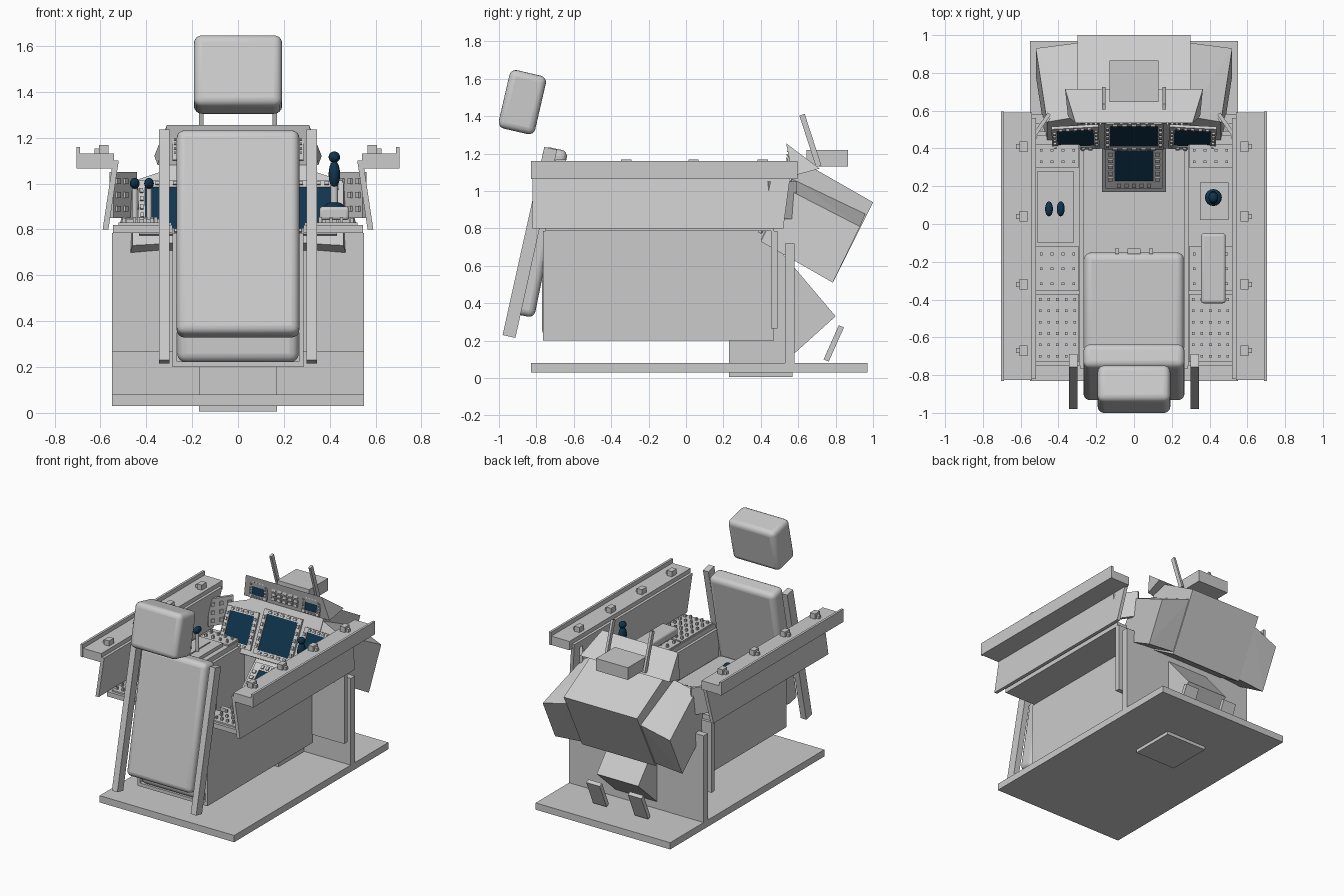
import bpy, bmesh, math
from mathutils import Matrix, Vector

if "Cube" in bpy.data.objects:
    bpy.data.objects.remove(bpy.data.objects["Cube"])


def material(name, rgb):
    m = bpy.data.materials.new(name)
    m.use_nodes = True
    m.diffuse_color = (*rgb, 1)
    m.node_tree.nodes["Principled BSDF"].inputs["Base Color"].default_value = (*rgb, 1)
    return m


GREY = material("light_grey", (0.6, 0.6, 0.6))
BLUE = material("dark_blue", (0.005, 0.035, 0.075))
FLAT = Matrix.Identity(4)


def finish(name, bm, mat):
    bmesh.ops.recalc_face_normals(bm, faces=bm.faces)
    mesh = bpy.data.meshes.new(name)
    bm.to_mesh(mesh)
    bm.free()
    ob = bpy.data.objects.new(name, mesh)
    bpy.context.collection.objects.link(ob)
    mesh.materials.append(mat)
    return ob


def smooth(ob):
    bpy.ops.object.select_all(action='DESELECT')
    ob.select_set(True)
    bpy.context.view_layer.objects.active = ob
    bpy.ops.object.shade_smooth_by_angle()


def boxes(name, items, frame=FLAT, mat=GREY):
    """One mesh from several (centre, size) boxes laid out in a frame."""
    bm = bmesh.new()
    for c, s in items:
        bmesh.ops.create_cube(bm, size=1, matrix=frame @ Matrix.Translation(c) @ Matrix.Diagonal((*s, 1)))
    return finish(name, bm, mat)


def span(name, x, y, z, mat=GREY):
    """Box given by its extents on each axis."""
    return boxes(name, [([sum(a) / 2 for a in (x, y, z)], [abs(a[1] - a[0]) for a in (x, y, z)])], mat=mat)


def hull(name, pts, mat=GREY):
    bm = bmesh.new()
    for p in pts:
        bm.verts.new(p)
    bmesh.ops.convex_hull(bm, input=bm.verts)
    bmesh.ops.dissolve_limit(bm, angle_limit=0.02, verts=bm.verts, edges=bm.edges)
    return finish(name, bm, mat)


def prism(name, profile, half):
    return hull(name, [(x, y, z) for x in (-half, half) for y, z in profile])


def frame_at(pos, tilt, yaw=0):
    """Frame whose local z is the outward normal of a tilted panel."""
    return (Matrix.Translation(pos) @ Matrix.Rotation(math.radians(yaw), 4, 'Z')
            @ Matrix.Rotation(math.radians(tilt), 4, 'X'))


def cushion(name, size, pos, tilt, radius):
    ob = boxes(name, [((0, 0, 0), size)], frame_at(pos, tilt))
    mod = ob.modifiers.new("rounding", 'BEVEL')
    mod.width, mod.segments = radius, 4
    smooth(ob)


def blob(name, pos, radii, mat=BLUE):
    bm = bmesh.new()
    bmesh.ops.create_uvsphere(bm, u_segments=16, v_segments=10, radius=1,
                              matrix=Matrix.Translation(pos) @ Matrix.Diagonal((*radii, 1)))
    smooth(finish(name, bm, mat))


def rod(name, a, b, r, mat=GREY):
    a, b = Vector(a), Vector(b)
    d = b - a
    bm = bmesh.new()
    bmesh.ops.create_cone(bm, cap_ends=True, segments=16, radius1=r, radius2=r, depth=d.length,
                          matrix=Matrix.Translation((a + b) / 2) @ d.to_track_quat('Z', 'Y').to_matrix().to_4x4())
    smooth(finish(name, bm, mat))


def display(name, frame, w, h, edge=0.03, keys=5):
    """Screen plate with a raised bezel and a row of keys on every side."""
    W, H = w + 2 * edge, h + 2 * edge
    parts = []
    for s in (-1, 1):
        parts.append(((s * (w + edge) / 2, 0, 0.006), (edge, H, 0.016)))
        parts.append(((0, s * (h + edge) / 2, 0.006), (w, edge, 0.016)))
        for i in range(keys):
            t = (i + 0.5) / keys - 0.5
            parts.append(((s * (w + edge) / 2, t * h, 0.018), (edge / 2, h / keys / 2, 0.012)))
            parts.append(((t * w, s * (h + edge) / 2, 0.018), (w / keys / 2, edge / 2, 0.012)))
    boxes(name + "_bezel", parts, frame)
    boxes(name + "_screen", [((0, 0, 0.004), (w, h, 0.008))], frame, BLUE)


def key_panel(name, x, y, z, cols, rows, key=0.014):
    """Console plate carrying a grid of small switches."""
    items = [(((x[0] + x[1]) / 2, (y[0] + y[1]) / 2, z), (x[1] - x[0], y[1] - y[0], 0.012))]
    for i in range(cols):
        for j in range(rows):
            px = x[0] + (x[1] - x[0]) * (i + 0.5) / cols
            py = y[0] + (y[1] - y[0]) * (j + 0.5) / rows
            items.append(((px, py, z + 0.014), (key, key, 0.022 + 0.01 * ((i + j) % 2))))
    boxes(name, items)


# Base plate and bulkheads
span("floor_plate", (-0.55, 0.55), (-0.83, 0.97), (0.03, 0.08))
span("pedestal_base", (-0.17, 0.17), (0.23, 0.57), (0.005, 0.33))
span("rear_bulkhead", (-0.55, 0.55), (0.53, 0.58), (0.08, 0.72))
span("inner_bulkhead", (-0.55, 0.55), (0.455, 0.49), (0.265, 0.785))

# Central tub
span("tub_floor", (-0.28, 0.28), (-0.765, 0.47), (0.2, 0.225))
for s, side in ((-1, "right"), (1, "left")):
    span(side + "_tub_wall", (s * 0.265, s * 0.285), (-0.765, 0.47), (0.2, 0.785))

# Seat
cushion("seat_base", (0.53, 0.62, 0.38), (0, -0.46, 0.41), 0, 0.04)
cushion("seat_back", (0.535, 0.13, 0.91), (0, -0.785, 0.78), -11.5, 0.035)
cushion("headrest", (0.385, 0.2, 0.32), (0, -0.875, 1.475), -13, 0.035)
boxes("seat_handle", [((x, -0.145, 0.6), (w, 0.03, 0.03)) for x, w in ((0, 0.07), (-0.09, 0.02), (0.09, 0.02))])
for s, side in ((-1, "right"), (1, "left")):
    boxes(side + "_seat_rail", [((0, 0, 0), (0.045, 0.07, 1.03))], frame_at((s * 0.322, -0.835, 0.725), -12.5))

# Side walls, sills and console shelves
for s, side in ((-1, "right"), (1, "left")):
    hull(side + "_side_wall", [(s * (x + t), y, z) for t in (0, 0.025)
                               for x, y, z in ((0.52, -0.82, 1.1), (0.52, 0.56, 1.1),
                                               (0.565, -0.82, 0.8), (0.565, 0.52, 0.8))])
    span(side + "_sill", (s * 0.54, s * 0.69), (-0.825, 0.59), (1.065, 1.13))
    span(side + "_sill_lip", (s * 0.688, s * 0.705), (-0.83, 0.595), (1.065, 1.16))
    boxes(side + "_sill_clips", [((s * 0.585, y, 1.148), (0.04, 0.055, 0.04)) for y in (-0.67, -0.32, 0.04, 0.41)]
          + [((s * 0.61, y, 1.14), (0.03, 0.025, 0.025)) for y in (-0.67, -0.32, 0.04, 0.41)])
    span(side + "_console", (s * 0.285, s * 0.545), (-0.75, 0.47), (0.785, 0.82))
    x = sorted((s * 0.29, s * 0.52))
    key_panel(side + "_aft_keys", x, (-0.73, -0.37), 0.825, 5, 6)
    key_panel(side + "_middle_keys", x, (-0.355, -0.12), 0.825, 4, 3)
    key_panel(side + "_forward_keys", x, (0.3, 0.42), 0.825, 4, 2)

# Throttle quadrant
boxes("throttle_plate", [((-0.415, 0.09, 0.83), (0.19, 0.38, 0.03)), ((-0.395, 0.09, 0.847), (0.006, 0.3, 0.008))])
for i, x in enumerate((-0.45, -0.388)):
    rod(f"throttle_lever_{i}", (x, 0.08, 0.84), (x, 0.08, 0.98), 0.012)
    blob(f"throttle_knob_{i}", (x, 0.08, 1.0), (0.021, 0.04, 0.024))

# Control stick and armrest
span("stick_plate", (0.35, 0.5), (0.02, 0.22), (0.82, 0.845))
blob("stick_boot", (0.42, 0.14, 0.895), (0.045, 0.045, 0.025))
rod("stick_shaft", (0.42, 0.14, 0.84), (0.42, 0.14, 1.0), 0.016)
blob("stick_grip", (0.42, 0.14, 1.04), (0.025, 0.035, 0.06))
blob("stick_head", (0.42, 0.14, 1.115), (0.025, 0.03, 0.025))
cushion("armrest", (0.13, 0.37, 0.06), (0.42, -0.235, 0.87), 0, 0.015)

# Main instrument housing and angled wings
prism("instrument_housing", ((0.4, 0.74), (0.57, 1.08), (0.65, 1.14), (1.0, 0.94), (0.785, 0.51)), 0.3)
for s, side in ((-1, "right"), (1, "left")):
    hull(side + "_housing_wing", [(s * a, y, z) for a, y, z in (
        (0.28, 0.41, 0.74), (0.28, 0.57, 1.07), (0.29, 0.96, 0.88), (0.29, 0.785, 0.53),
        (0.46, 0.4, 0.73), (0.46, 0.54, 1.01), (0.52, 0.93, 0.81), (0.52, 0.785, 0.51))])
    display(side + "_main", frame_at((s * 0.31, 0.462, 0.89), 63.5, s * -3), 0.19, 0.2)
    boxes(side + "_cheek_panel", [((0, 0, 0), (0.02, 0.18, 0.2))]
          + [((s * -0.014, 0.06 * i, 0.06 * j), (0.012, 0.025, 0.025)) for i in (-1, 0, 1) for j in (-1, 0, 1)],
          frame_at((s * 0.5, 0.51, 0.95), 0, s * 35))
display("centre_main", frame_at((0, 0.474, 0.905), 63.5), 0.25, 0.25)

# Glare shield with the upper panel beneath it
hull("glare_shield", [(s * x, y, z) for s in (-1, 1) for x, y, z in (
    (0.31, 0.535, 1.255), (0.365, 0.715, 1.12), (0.35, 0.57, 1.08), (0.31, 0.55, 1.235))])
for s, side in ((-1, "right"), (1, "left")):
    display(side + "_upper", frame_at((s * 0.215, 0.556, 1.16), 80), 0.1, 0.08, 0.02, 4)
boxes("upper_keypad", [((0.045 * i, 0.03 * j, 0.008), (0.03, 0.02, 0.02))
                       for i in range(-2, 3) for j in (-1, 0, 1)], frame_at((0, 0.556, 1.16), 80))

# Overhead sight projector
span("sight_box", (-0.13, 0.13), (0.645, 0.865), (1.13, 1.22))
for s, side in ((-1, "right"), (1, "left")):
    boxes(side + "_sight_post", [((0, 0, 0), (0.018, 0.03, 0.29))], frame_at((s * 0.16, 0.665, 1.27), 18))

# Tilted centre pedestal and its display
prism("centre_pedestal", ((0.17, 0.45), (0.47, 0.72), (0.8, 0.33), (0.5, 0.06)), 0.17)
display("pedestal", frame_at((0, 0.315, 0.58), 42), 0.2, 0.22, 0.05)

# Foot pedals
for s, side in ((-1, "right"), (1, "left")):
    boxes(side + "_pedal", [((0, 0, 0), (0.11, 0.03, 0.2))], frame_at((s * 0.17, 0.79, 0.185), -24))
